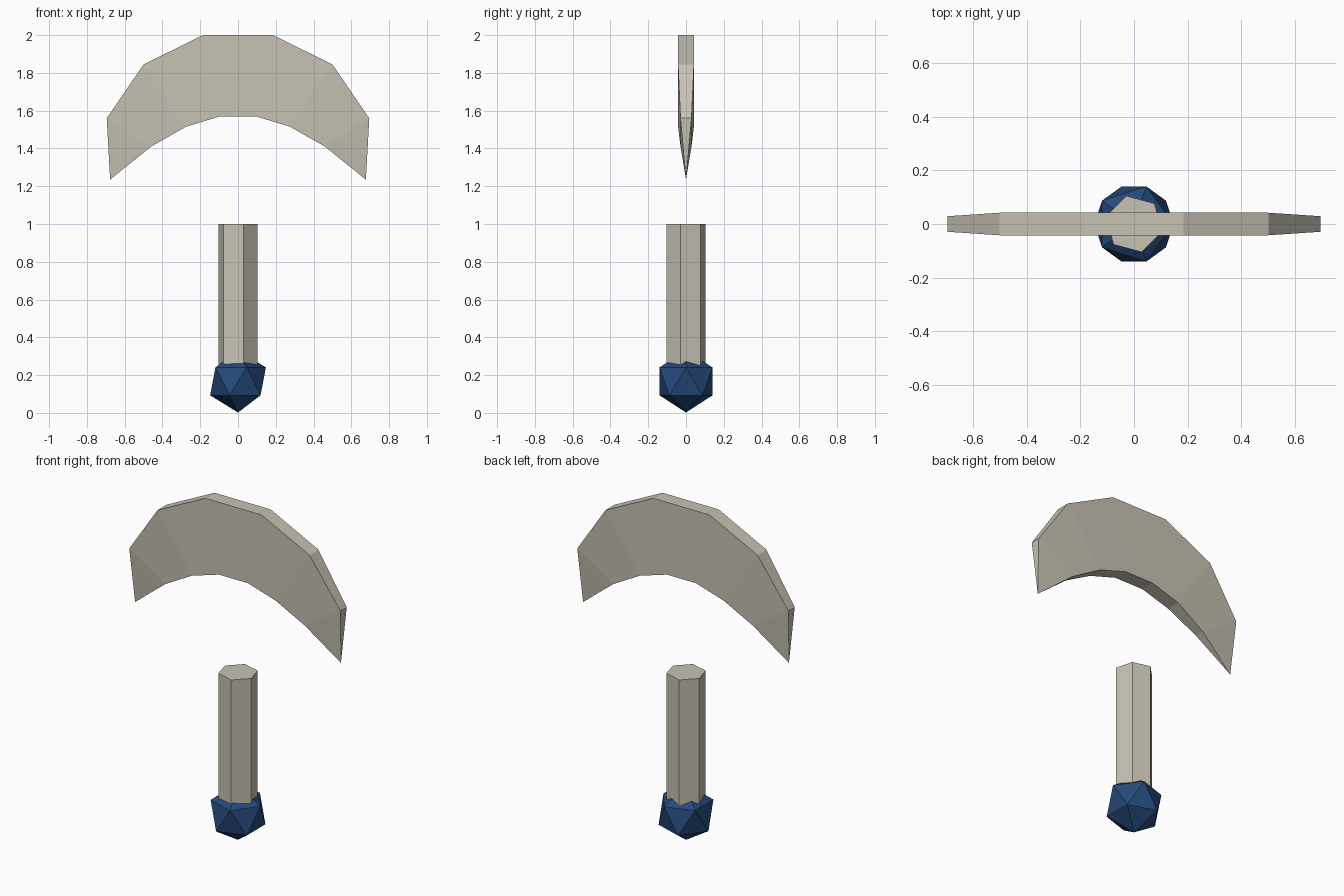
import bpy, bmesh, math

cube = bpy.data.objects.get("Cube")
if cube:
    bpy.data.objects.remove(cube, do_unlink=True)


def material(name, color):
    mat = bpy.data.materials.new(name)
    mat.use_nodes = True
    mat.diffuse_color = color
    mat.node_tree.nodes["Principled BSDF"].inputs["Base Color"].default_value = color
    return mat


def add_part(name, bm, mat):
    bmesh.ops.recalc_face_normals(bm, faces=bm.faces[:])
    mesh = bpy.data.meshes.new(name)
    bm.to_mesh(mesh)
    bm.free()
    mesh.materials.append(mat)
    obj = bpy.data.objects.new(name, mesh)
    bpy.context.collection.objects.link(obj)
    return obj


stone = material("warm grey stone", (0.58, 0.54, 0.455, 1))
blue = material("deep blue", (0.018, 0.066, 0.2, 1))

# Pommel: a plain icosahedron
bm = bmesh.new()
bmesh.ops.create_icosphere(bm, subdivisions=1, radius=0.165)
pommel = add_part("pommel", bm, blue)
pommel.location.z = 0.167

# Handle: six-sided shaft, turned a little about its axis
bm = bmesh.new()
bmesh.ops.create_cone(bm, cap_ends=True, segments=6, radius1=0.108,
                      radius2=0.108, depth=0.8)
handle = add_part("handle", bm, stone)
handle.location.z = 0.6
handle.rotation_euler.z = math.radians(15)

# Floating crescent blade: outer x, z, inner x, z and half thickness per rib
ribs = [(0.185, 2.0, 0.095, 1.57, 0.043),
        (0.50, 1.845, 0.275, 1.515, 0.042),
        (0.695, 1.56, 0.46, 1.41, 0.029)]
tip_x, tip_z = 0.677, 1.235

bm = bmesh.new()
loops = []
for side, order in ((-1, ribs[::-1]), (1, ribs)):
    for ox, oz, ix, iz, t in order:
        corners = ((ox, -t, oz), (ox, t, oz), (ix, t, iz), (ix, -t, iz))
        loops.append([bm.verts.new((side * x, y, z)) for x, y, z in corners])
for a, b in zip(loops, loops[1:]):
    for i in range(4):
        j = (i + 1) % 4
        bm.faces.new((a[i], a[j], b[j], b[i]))

# Close both ends to sharp points
for side, loop in ((-1, loops[0]), (1, loops[-1])):
    tip = bm.verts.new((side * tip_x, 0, tip_z))
    for i in range(4):
        bm.faces.new((loop[i], loop[(i + 1) % 4], tip))
add_part("crescent_blade", bm, stone)
